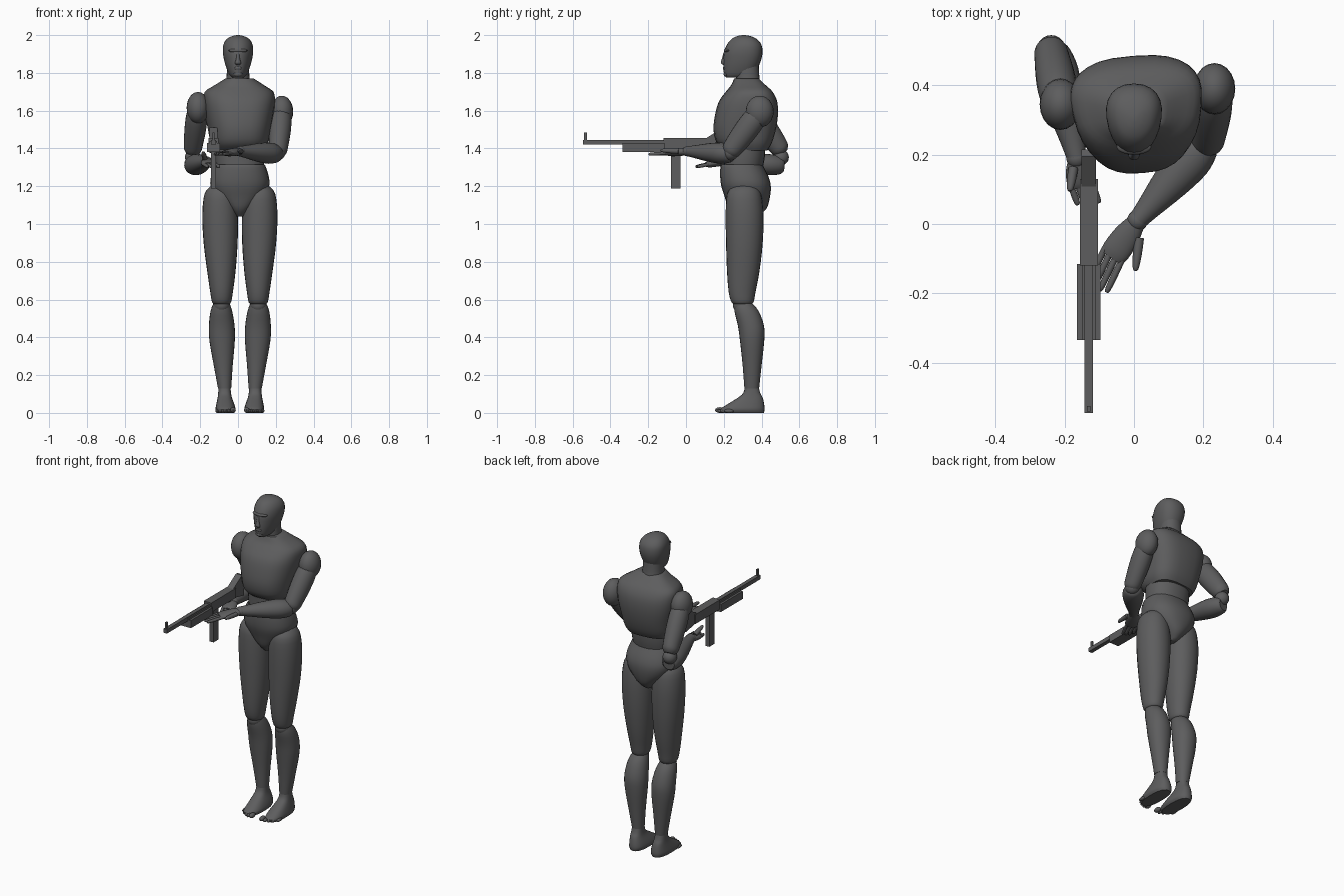
import bpy, bmesh, math
from mathutils import Vector, Matrix

grey = bpy.data.materials.new("dark grey")
grey.diffuse_color = (0.11, 0.11, 0.112, 1)
CX = 0.01  # symmetry plane of the standing body


def finish(name, bm, angle=40):
    bmesh.ops.recalc_face_normals(bm, faces=bm.faces[:])
    me = bpy.data.meshes.new(name)
    bm.to_mesh(me)
    bm.free()
    me.materials.append(grey)
    ob = bpy.data.objects.new(name, me)
    bpy.context.collection.objects.link(ob)
    if angle:
        bpy.ops.object.select_all(action='DESELECT')
        ob.select_set(True)
        bpy.context.view_layer.objects.active = ob
        bpy.ops.object.shade_smooth_by_angle(angle=math.radians(angle))
    return ob


def smooth_rings(rings, steps=3):
    """Catmull-Rom through the rings for a rounded outline."""
    out = []
    for i in range(len(rings) - 1):
        a, b = rings[max(i - 1, 0)], rings[i]
        c, d = rings[i + 1], rings[min(i + 2, len(rings) - 1)]
        for s in range(steps):
            t = s / steps
            out.append([0.5 * (2 * q + (r - p) * t + (2 * p - 5 * q + 4 * r - w) * t * t
                               + (3 * q - p - 3 * r + w) * t ** 3)
                        for p, q, r, w in zip(a, b, c, d)])
    return out + [rings[-1]]


def loft(name, rings, mat=Matrix(), power=2.2, taper=0.0, seg=24):
    """Rings are (z, centre x, centre y, half width, half depth)."""
    bm = bmesh.new()
    loops = []
    for z, cx, cy, rx, ry in smooth_rings(rings):
        loop = []
        for k in range(seg):
            c, s = math.cos(2 * math.pi * k / seg), math.sin(2 * math.pi * k / seg)
            u = math.copysign(abs(c) ** (2 / power), c)
            v = math.copysign(abs(s) ** (2 / power), s)
            loop.append(bm.verts.new(mat @ Vector((cx + rx * u * (1 + taper * v), cy + ry * v, z))))
        loops.append(loop)
    for a, b in zip(loops, loops[1:]):
        for k in range(seg):
            bm.faces.new((a[k], a[(k + 1) % seg], b[(k + 1) % seg], b[k]))
    bm.faces.new(loops[0])
    bm.faces.new(loops[-1])
    return finish(name, bm)


def limb(name, p0, p1, radii, seg=20):
    """Loft along the line p0-p1; radii are (t, horizontal, vertical)."""
    p0, p1 = Vector(p0), Vector(p1)
    d = p1 - p0
    mat = Matrix.Translation(p0) @ d.to_track_quat('Z', 'Y').to_matrix().to_4x4()
    return loft(name, [(t * d.length, 0, 0, a, b) for t, a, b in radii], mat, 2.0, 0, seg)


def ball(name, centre, radii, seg=20):
    bm = bmesh.new()
    bmesh.ops.create_uvsphere(bm, u_segments=seg, v_segments=12, radius=1,
                              matrix=Matrix.Translation(centre) @ Matrix.Diagonal((*radii, 1)))
    return finish(name, bm)


def slab(name, half, pts, x=-0.13):
    """Side profile of (y, z) points given thickness along x."""
    bm = bmesh.new()
    f = bm.faces.new([bm.verts.new((x - half, y, z)) for y, z in pts])
    g = bmesh.ops.extrude_face_region(bm, geom=[f])['geom']
    bmesh.ops.translate(bm, vec=(2 * half, 0, 0), verts=[v for v in g if isinstance(v, bmesh.types.BMVert)])
    return finish(name, bm, 0)


def box(name, half, y0, y1, z0, z1):
    return slab(name, half, [(y0, z0), (y1, z0), (y1, z1), (y0, z1)])


# head, face and neck
loft("head", [(1.775, 0, .265, .028, .05), (1.79, 0, .28, .045, .078), (1.83, 0, .29, .062, .092),
              (1.87, 0, .298, .073, .1), (1.91, 0, .303, .079, .102), (1.95, 0, .308, .076, .091),
              (1.98, 0, .308, .058, .066), (1.995, 0, .306, .03, .034), (2.0, 0, .305, .006, .007)],
     taper=.16)
loft("nose", [(1.843, 0, .203, .012, .008), (1.853, 0, .197, .016, .013), (1.875, 0, .201, .01, .011),
              (1.908, 0, .208, .007, .009)], seg=12)
ball("brow", (0, .222, 1.918), (.05, .022, .012))
ball("lips", (0, .207, 1.825), (.022, .012, .011))
ball("chin", (0, .213, 1.793), (.024, .014, .014))
loft("neck", [(1.70, 0, .335, .075, .075), (1.76, 0, .327, .062, .064), (1.84, 0, .325, .058, .06)])

# torso
yaw = Matrix.Translation((CX, .32, 0)) @ Matrix.Rotation(math.radians(4.5), 4, 'Z')
loft("chest", [(1.39, 0, 0, .13, .11), (1.43, 0, -.012, .15, .145), (1.5, 0, -.01, .163, .164),
               (1.58, 0, 0, .178, .165), (1.65, 0, .008, .186, .152), (1.70, 0, .014, .178, .122),
               (1.735, 0, .01, .128, .09), (1.77, 0, 0, .074, .065)], yaw, 2.7, .12, 32)
loft("abdomen", [(1.27, CX, .3, .12, .1), (1.36, CX, .31, .132, .108), (1.46, CX, .31, .13, .11)])
loft("pelvis", [(1.04, CX, .32, .022, .06), (1.08, CX, .325, .062, .1), (1.14, CX, .325, .125, .119),
                (1.2, CX, .318, .155, .131), (1.25, CX, .309, .153, .128), (1.30, CX, .297, .138, .115),
                (1.315, CX, .296, .13, .108)], power=2.3)

# legs, the same on both sides
for side, s in (("right", -1), ("left", 1)):
    def leg(part, rings, power=2.1):
        loft(f"{side}_{part}", [(z, CX + s * x, y, a, b) for z, x, y, a, b in rings], power=power)
    leg("thigh", [(1.2, .105, .31, .05, .06), (1.16, .105, .307, .082, .09), (1.05, .105, .31, .094, .1),
                  (.9, .102, .309, .09, .097), (.75, .098, .303, .075, .086), (.64, .097, .297, .06, .071),
                  (.585, .097, .299, .05, .058), (.575, .097, .3, .035, .04)])
    ball(f"{side}_knee", (CX + s * .097, .298, .57), (.045, .05, .045))
    leg("shin", [(.585, .097, .3, .04, .045), (.54, .098, .32, .057, .064), (.46, .096, .344, .068, .069),
                 (.38, .094, .35, .067, .064), (.25, .088, .35, .05, .05), (.13, .081, .348, .035, .039)])
    leg("foot", [(0, .076, .3, .044, .112), (.018, .076, .298, .053, .118), (.045, .077, .316, .048, .098),
                 (.08, .08, .34, .038, .066), (.105, .081, .348, .034, .045), (.14, .081, .348, .031, .036)], 2.5)
    for i in range(5):
        r = .015 if i == 0 else .0105
        ball(f"{side}_toe", (CX + s * (.036 + .021 * i), .18 + .005 * i * i * .6, r), (r, .026, r), 10)

# arms: shoulder, upper arm end, forearm start, wrist
ARMS = {"left": ((.232, .39, 1.595), (.212, .235, 1.385), (.205, .235, 1.372), (.01, .01, 1.385)),
        "right": ((-.212, .345, 1.615), (-.24, .50, 1.395), (-.237, .505, 1.31), (-.165, .19, 1.33))}
for side, (sh, el, fo, wr) in ARMS.items():
    ball(f"{side}_shoulder", sh, (.06, .074, .084))
    limb(f"{side}_upper_arm", sh, el, [(0, .045, .05), (.2, .056, .062), (.5, .057, .063), (.85, .051, .056),
                                       (1, .046, .048), (1.08, .03, .03)])
    ball(f"{side}_elbow", (Vector(el) + Vector(fo)) / 2, (.042, .042, .042))
    limb(f"{side}_forearm", fo, wr, [(-.03, .035, .035), (.03, .05, .048), (.22, .062, .056),
                                     (.5, .054, .049), (.85, .035, .033), (1, .028, .027)])
    ball(f"{side}_wrist", wr, (.03, .03, .027))

# hands: wrist, knuckles, finger vector, thumb base and tip
HANDS = {"left": ((.01, .01, 1.385), (-.062, -.092, 1.375), (-.042, -.088, -.006), (.015, -.04, 1.385), (.004, -.135, 1.39)),
         "right": ((-.165, .19, 1.33), (-.15, .11, 1.315), (.02, -.055, -.012), (-.175, .16, 1.345), (-.185, .095, 1.38))}
for side, (wr, kn, fv, t0, t1) in HANDS.items():
    wr, kn, fv = Vector(wr), Vector(kn), Vector(fv)
    limb(f"{side}_palm", wr, kn, [(0, .025, .02), (.4, .038, .021), (.85, .041, .018), (1.05, .034, .012)])
    across = (kn - wr).cross(Vector((0, 0, 1))).normalized()
    for i in range(4):
        b = kn + across * (i - 1.5) * .02
        limb(f"{side}_finger", b, b + fv * (1, 1.08, 1.05, .9)[i],
             [(-.1, .009, .009), (.5, .0095, .0095), (.9, .008, .008), (1, .004, .004)], 10)
    limb(f"{side}_thumb", t0, t1, [(0, .014, .014), (.5, .013, .013), (.9, .009, .009), (1, .004, .004)], 10)

# gun
box("barrel", .0125, -.545, -.1, 1.42, 1.445)
box("front_sight", .005, -.54, -.525, 1.44, 1.485)
box("handguard", .034, -.335, -.115, 1.38, 1.428)
box("handguard_top", .02, -.335, -.115, 1.425, 1.44)
box("receiver", .026, -.12, .13, 1.395, 1.455)
box("magazine", .014, -.08, -.028, 1.187, 1.4)
slab("stock", .021, [(.1, 1.4), (.1, 1.45), (.195, 1.51), (.215, 1.505), (.215, 1.375)])
